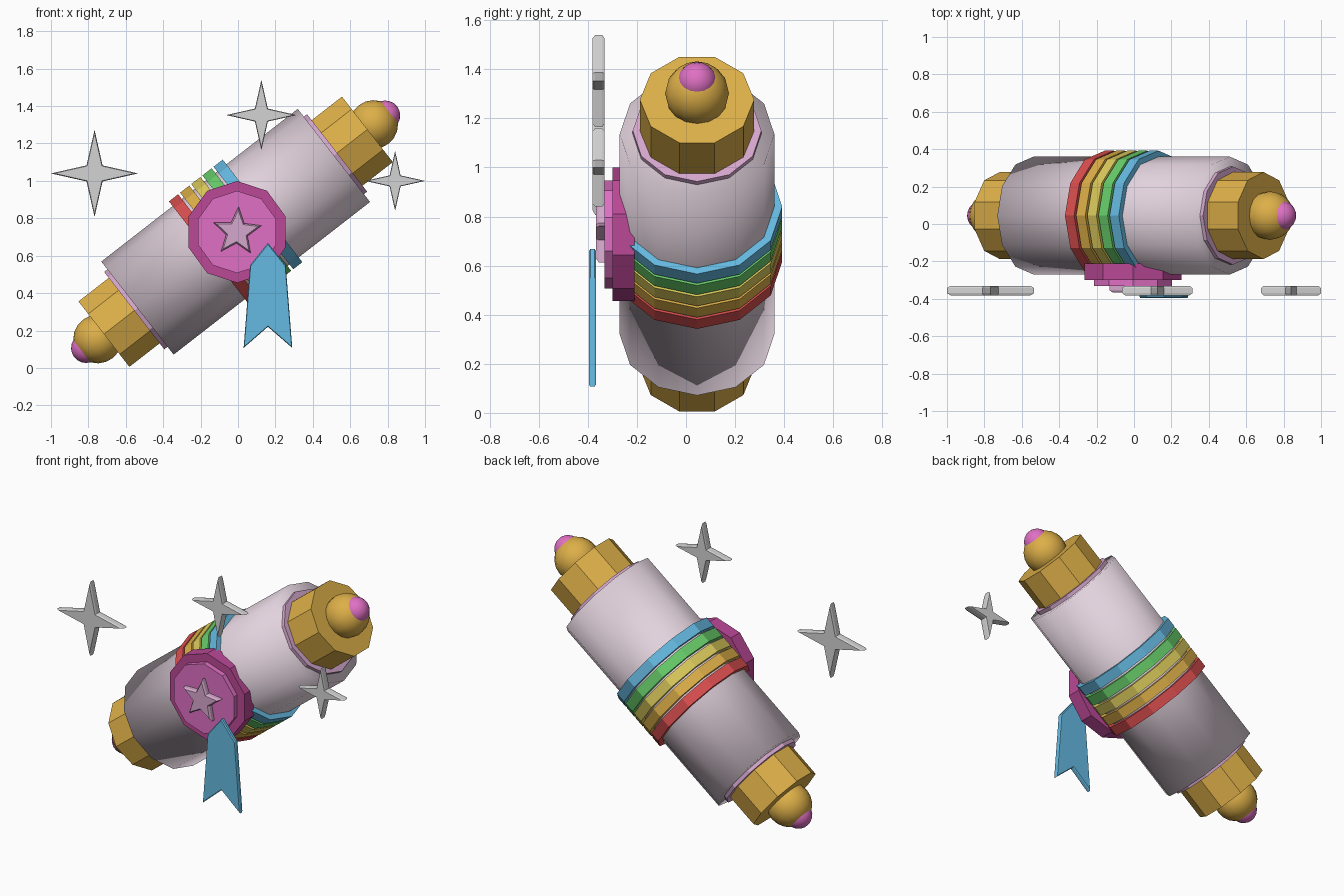
import bpy, bmesh
from math import sin, cos, pi, radians
from mathutils import Matrix, Vector

if "Cube" in bpy.data.objects:
    bpy.data.objects.remove(bpy.data.objects["Cube"])


def material(name, r, g, b):
    rgba = [((c / 255 + 0.055) / 1.055) ** 2.4 for c in (r, g, b)] + [1]
    m = bpy.data.materials.new(name)
    m.use_nodes = True
    m.diffuse_color = rgba
    m.node_tree.nodes["Principled BSDF"].inputs["Base Color"].default_value = rgba
    return m


PALE = material("pale_lilac", 226, 210, 221)
LILAC = material("lilac_pink", 214, 168, 206)
GOLD = material("gold", 221, 175, 72)
PINK = material("bright_pink", 224, 112, 196)
MAGENTA = material("magenta", 186, 72, 150)
RED = material("red", 218, 78, 78)
YELLOW = material("yellow", 220, 203, 92)
GREEN = material("green", 104, 206, 106)
BLUE = material("sky_blue", 102, 186, 226)
SILVER = material("silver", 212, 212, 212)

# Frame of the tilted roll: local z runs along its axis
AXIS = Matrix.Translation((-0.0125, 0.045, 0.728)) @ Matrix.Rotation(radians(52.15), 4, 'Y')
FACING = Matrix.Rotation(radians(90), 4, 'X')


def finish(bm, name, mat, smooth=False):
    bmesh.ops.recalc_face_normals(bm, faces=bm.faces)
    for f in bm.faces:
        f.smooth = smooth
    mesh = bpy.data.meshes.new(name)
    bm.to_mesh(mesh)
    bm.free()
    mesh.materials.append(mat)
    obj = bpy.data.objects.new(name, mesh)
    bpy.context.collection.objects.link(obj)
    return obj


def drum(name, mat, sides, radius, start, end, frame=AXIS, smooth=False):
    """Cylinder between two positions along the frame's z axis."""
    bm = bmesh.new()
    ring = [Vector((radius * sin(2 * pi * i / sides), radius * cos(2 * pi * i / sides), 0))
            for i in range(sides)]
    loops = [[bm.verts.new(frame @ (p + Vector((0, 0, z)))) for p in ring] for z in (start, end)]
    for loop in loops:
        bm.faces.new(loop)
    for i in range(sides):
        j = (i + 1) % sides
        bm.faces.new((loops[0][i], loops[0][j], loops[1][j], loops[1][i]))
    return finish(bm, name, mat, smooth)


def ball(name, mat, radius, along):
    bm = bmesh.new()
    bmesh.ops.create_uvsphere(bm, u_segments=16, v_segments=10, radius=radius,
                              matrix=AXIS @ Matrix.Translation((0, 0, along)))
    return finish(bm, name, mat, True)


def plate(name, mat, outline, centre, y, half, rim=0.92):
    """Upright plate with chamfered front and back edges."""
    bm = bmesh.new()
    cx, cz = centre
    layers = []
    for scale, depth in ((rim, -half), (1, -half * 0.55), (1, half * 0.55), (rim, half)):
        layers.append([bm.verts.new((cx + px * scale, y + depth, cz + pz * scale))
                       for px, pz in outline])
    bm.faces.new(layers[0])
    bm.faces.new(layers[-1])
    n = len(outline)
    for a, b in zip(layers, layers[1:]):
        for i in range(n):
            j = (i + 1) % n
            bm.faces.new((a[i], a[j], b[j], b[i]))
    return finish(bm, name, mat)


def star(points, outer, inner, turn=0):
    return [((outer, inner)[i % 2] * sin(pi * i / points + turn),
             (outer, inner)[i % 2] * cos(pi * i / points + turn)) for i in range(points * 2)]


# Rolled body, softly shaded right over its ends
drum("roll_body", PALE, 12, 0.315, -0.665, 0.665, smooth=True)

# Matching fittings on both ends
for side, label in ((1, "upper"), (-1, "lower")):
    drum(label + "_collar", LILAC, 12, 0.262, side * 0.6, side * 0.687)
    drum(label + "_cap", GOLD, 10, 0.233, side * 0.62, side * 0.892)
    ball(label + "_knob", GOLD, 0.13, side * 0.935)
    ball(label + "_pearl", PINK, 0.08, side * 1.013)

# Coloured bands around the middle
bands = (("red", RED), ("orange", GOLD), ("yellow", YELLOW), ("green", GREEN), ("blue", BLUE))
for i, (label, mat) in enumerate(bands):
    t = (i - 2) * 0.0755
    drum(label + "_band", mat, 12, 0.347, t - 0.031, t + 0.031)

# Seal on the front
seal = Matrix.Translation((-0.005, 0, 0.727)) @ FACING
drum("seal_rim", MAGENTA, 10, 0.272, 0.21, 0.3, seal)
drum("seal_face", PINK, 10, 0.22, 0.28, 0.332, seal)
plate("seal_star", LILAC, star(5, 0.135, 0.06, 0.06), (-0.005, 0.727), -0.342, 0.024, 0.86)

# Ribbon tail with a notched end
half_ribbon = [(0.095, 0.17), (0.13, -0.273)]
ribbon = [(0, 0.288)] + half_ribbon + [(0, -0.16)] + [(-x, z) for x, z in reversed(half_ribbon)]
plate("ribbon_tail", BLUE, ribbon, (0.16, 0.38), -0.381, 0.015, 0.97)

# Floating sparkles
for label, x, z, size in (("left", 0.84, 1.0, 0.16), ("middle", 0.125, 1.352, 0.188),
                          ("right", -0.767, 1.04, 0.233)):
    plate(label + "_sparkle", SILVER, star(4, size, size * 0.26), (x, z), -0.356, 0.025, 0.92)
